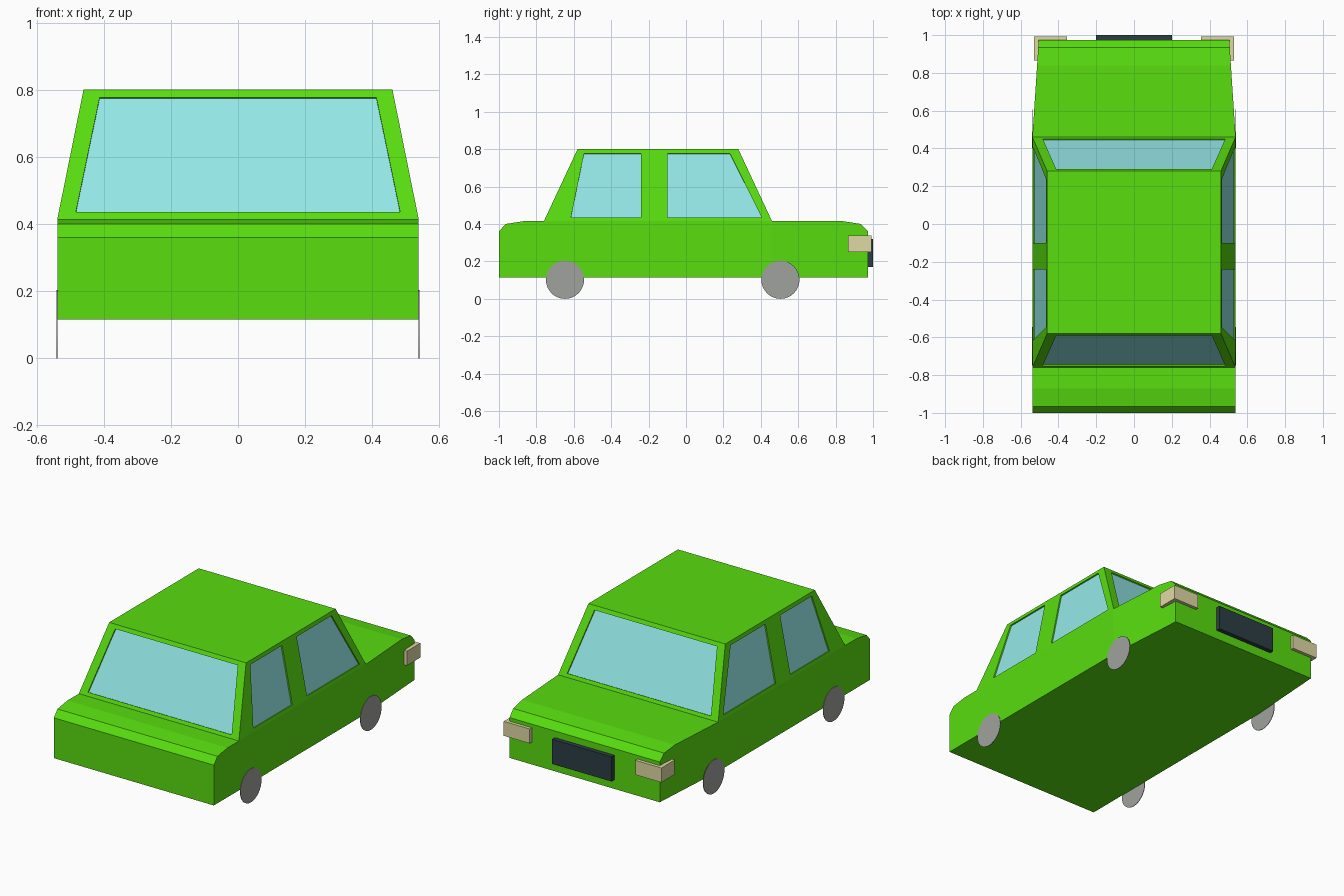
import bpy, bmesh
from math import pi
from mathutils import Vector, Matrix

if "Cube" in bpy.data.objects:
    bpy.data.objects.remove(bpy.data.objects["Cube"], do_unlink=True)


def material(name, rgb):
    linear = [((c / 255 + 0.055) / 1.055) ** 2.4 for c in rgb] + [1]
    m = bpy.data.materials.new(name)
    m.use_nodes = True
    m.diffuse_color = linear
    m.node_tree.nodes["Principled BSDF"].inputs["Base Color"].default_value = linear
    return m


GREEN = material("green paint", (88, 221, 15))
GLASS = material("pale blue glass", (152, 236, 236))
GREY = material("wheel grey", (160, 162, 158))
CREAM = material("lamp cream", (224, 217, 164))
DARK = material("dark slate", (44, 61, 68))


def finish(name, bm, *mats):
    bmesh.ops.remove_doubles(bm, verts=bm.verts, dist=0.0005)
    bmesh.ops.recalc_face_normals(bm, faces=bm.faces)
    mesh = bpy.data.meshes.new(name)
    bm.to_mesh(mesh)
    bm.free()
    for m in mats:
        mesh.materials.append(m)
    obj = bpy.data.objects.new(name, mesh)
    bpy.context.collection.objects.link(obj)
    return obj


def face(bm, points, mat=0):
    f = bm.faces.new([bm.verts.new(p) for p in points])
    f.material_index = mat
    return f


def box(name, low, high, mat):
    low, high = Vector(low), Vector(high)
    bm = bmesh.new()
    size = Matrix.Diagonal((high - low).to_4d())
    bmesh.ops.create_cube(bm, size=1, matrix=Matrix.Translation((low + high) / 2) @ size)
    return finish(name, bm, mat)


# Lower body: cross-sections along the length as (y, top height, half width)
FLOOR, BELT, ROOF = 0.115, 0.415, 0.80
WIDE, ROOF_WIDE = 0.538, 0.46
stations = [(-1, 0.36, WIDE), (-0.965, 0.40, WIDE), (-0.87, BELT, WIDE),
            (0.46, BELT, WIDE), (0.84, BELT, 0.513), (0.935, 0.40, 0.507),
            (0.973, 0.36, 0.505)]
bm = bmesh.new()
rings = [[(-w, y, FLOOR), (w, y, FLOOR), (w, y, z), (-w, y, z)] for y, z, w in stations]
for a, b in zip(rings, rings[1:]):
    for i in range(4):
        j = (i + 1) % 4
        face(bm, [a[i], a[j], b[j], b[i]])
face(bm, rings[0])
face(bm, rings[-1])
finish("body", bm, GREEN)


# Cabin: sloping walls, each with recessed glass panes
def between(low, high, z):
    return low + (high - low) * (z - BELT) / (ROOF - BELT)


def side_point(s, y, z):
    return Vector((s * between(WIDE, ROOF_WIDE, z), y, z))


def window(bm, outer, inner):
    n = (outer[1] - outer[0]).cross(outer[3] - outer[0]).normalized()
    middle = sum(outer, Vector()) / 4
    if n.dot(middle - Vector((0, -0.15, 0.6))) < 0:
        n = -n
    deep = [p - n * 0.008 for p in inner]
    for i in range(4):
        j = (i + 1) % 4
        face(bm, [outer[i], outer[j], inner[j], inner[i]])
        face(bm, [inner[i], inner[j], deep[j], deep[i]])
    face(bm, deep, 1)


SILL, HEAD, POST = 0.435, 0.777, -0.17
FRONT, BACK = (0.46, 0.28), (-0.76, -0.58)
bm = bmesh.new()
for s in (-1, 1):
    for (base, top), post, low, high in ((FRONT, -0.10, 0.405, 0.235),
                                         (BACK, -0.24, -0.615, -0.545)):
        window(bm,
               [side_point(s, POST, BELT), side_point(s, base, BELT),
                side_point(s, top, ROOF), side_point(s, POST, ROOF)],
               [side_point(s, post, SILL), side_point(s, low, SILL),
                side_point(s, high, HEAD), side_point(s, post, HEAD)])
for base, top in (FRONT, BACK):
    corners = [(-1, BELT), (1, BELT), (1, ROOF), (-1, ROOF)]
    outer = [side_point(s, between(base, top, z), z) for s, z in corners]
    inner = [Vector((x, between(base, top, z), z)) for x, z in
             ((-0.483, SILL), (0.483, SILL), (0.412, HEAD), (-0.412, HEAD))]
    window(bm, outer, inner)
for z, k in ((ROOF, 1), (BELT, 0)):
    f, b = FRONT[k], BACK[k]
    face(bm, [side_point(s, y, z) for s, y in
              ((1, b), (1, POST), (1, f), (-1, f), (-1, POST), (-1, b))])
finish("cabin", bm, GREEN, GLASS)

# Wheels: thin discs on the body sides
for side, s in (("left", 1), ("right", -1)):
    for end, y in (("bonnet", 0.505), ("boot", -0.647)):
        bm = bmesh.new()
        place = Matrix.Translation((s * 0.539, y, 0.102)) @ Matrix.Rotation(pi / 2, 4, "Y")
        bmesh.ops.create_cone(bm, cap_ends=True, segments=32, radius1=0.102,
                              radius2=0.102, depth=0.003, matrix=place)
        finish(f"{side}_{end}_wheel", bm, GREY)

    # Corner lamps
    x = sorted((s * 0.355, s * 0.53))
    box(f"{side}_lamp", (x[0], 0.865, 0.25), (x[1], 0.993, 0.338), CREAM)

# Grille
box("grille", (-0.2, 0.96, 0.17), (0.2, 1.0, 0.32), DARK)
